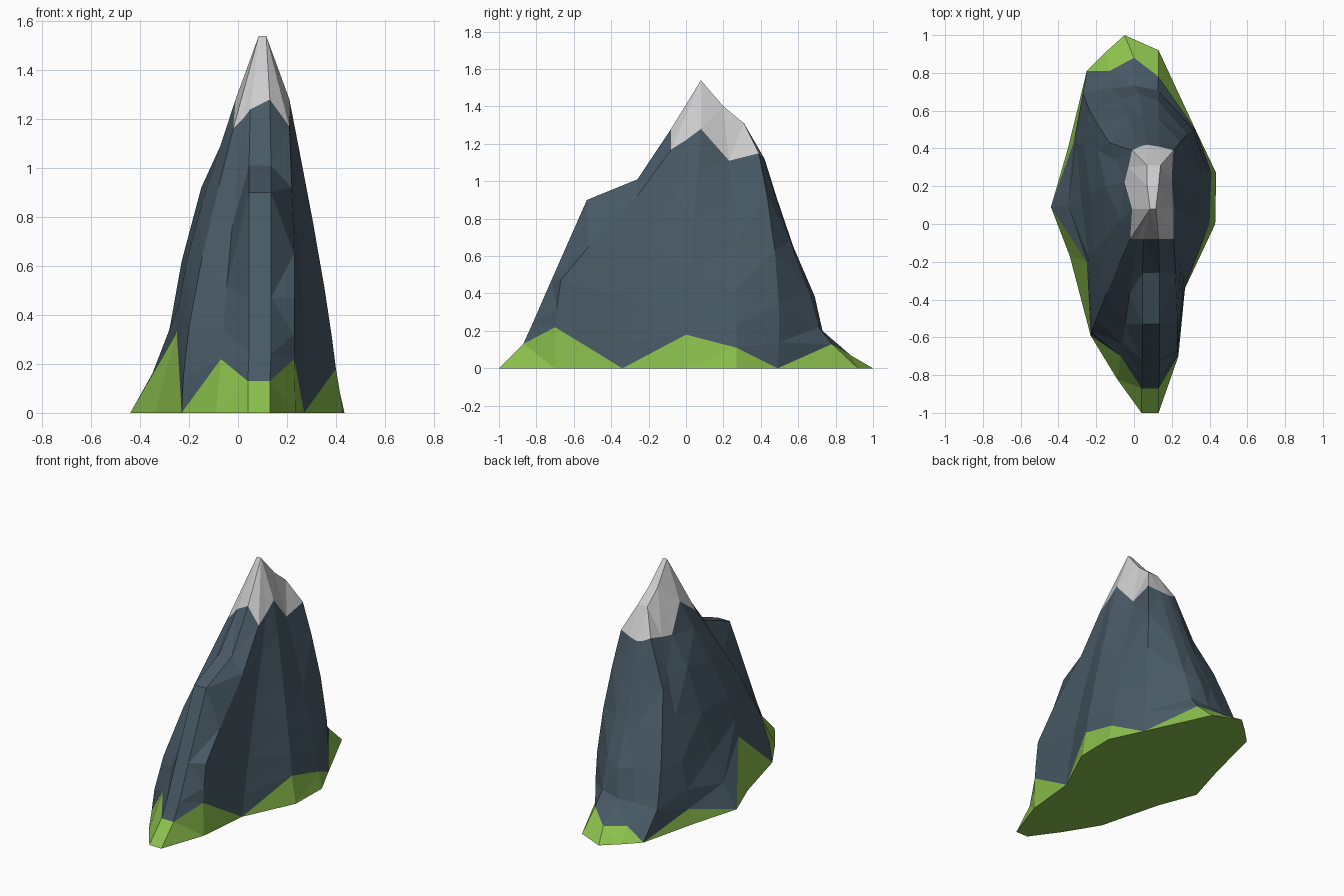
import bpy, bmesh
from mathutils import Vector

if "Cube" in bpy.data.objects:
    bpy.data.objects.remove(bpy.data.objects["Cube"])

# Outline on the ground, anticlockwise from the front ridge
ground = [(.04, -1), (.13, -1), (.235, -.7), (.27, -.34), (.43, 0), (.435, .27),
          (.33, .49), (.13, .92), (-.05, 1), (-.15, .91), (-.25, .81), (-.35, .4),
          (-.44, .09), (-.34, -.17), (-.23, -.59), (-.09, -.82)]

# Zigzag line where grass meets rock
treeline = [(.04, -.87, .13), (.13, -.87, .13), (.23, -.7, .22), (.27, -.34, 0),
            (.40, 0, .18), (.41, .27, .11), (.33, .49, 0), (.13, .78, .13),
            (0, .88, .07), (-.13, .81, .08), (-.25, .81, 0), (-.32, .43, .1),
            (-.44, .09, 0), (-.25, -.2, .33), (-.23, -.59, 0), (-.07, -.7, .22)]

# Zigzag line where rock meets snow
snowline = [(.05, -.08, 1.24), (.13, -.08, 1.28), (.21, -.08, 1.17), (.21, 0, 1.22),
            (.21, .08, 1.28), (.20, .23, 1.11), (.21, .39, 1.15), (.13, .41, 1.13),
            (.07, .42, 1.12), (.03, .41, 1.13), (-.01, .39, 1.15), (-.03, .30, 1.13),
            (-.05, .22, 1.12), (-.01, .08, 1.28), (-.02, -.08, 1.16), (.02, -.08, 1.2)]

# How far each rib of rock swells outward
swell = [0, 0, 0, .1, .05, .06, .12, -.04, -.1, -.06, 0, .12, 0, .14, .15, .03]

# Ribs set by hand: stepped front ridge, its right shoulder, the back toe,
# the back left buttress and the left flank
ridge = ((-.82, .24), (-.72, .47), (-.53, .90), (-.26, 1.01))
by_hand = {
    0: [(.045, y, z) for y, z in ridge],
    1: [(.135, y, z) for y, z in ridge],
    2: [(.23, -.69, .32), (.23, -.67, .47), (.23, -.52, .65), (.22, -.26, .92)],
    7: [(.125, .71, .22)],
    8: [(0, .73, .20)],
    9: [(-.12, .72, .20)],
    10: [(-.27, .69, .18), (-.24, .61, .40), (-.20, .54, .60), (-.13, .43, .85)],
    12: [(-.35, .10, .16), (-.28, .13, .34), (-.23, .16, .62), (-.15, .20, .92)],
}

# Summit crest: peak, saddle and back knob, each a narrow pair
peak_l, peak_r = (.085, .08, 1.54), (.115, .08, 1.54)
mid_l, mid_r = (.07, .20, 1.40), (.13, .20, 1.40)
low_l, low_r = (.07, .31, 1.31), (.14, .31, 1.31)
crest = [peak_l] + [peak_r] * 4 + [mid_r] + [low_r] * 2 + [low_l] * 3 + \
        [mid_l] * 2 + [peak_l] * 3


def rib_ring(t):
    """Ring of rock points at fraction t between treeline and snowline."""
    axis = Vector((.1, .1))
    ring = []
    for a, b, s in zip(treeline, snowline, swell):
        p = Vector(a).lerp(Vector(b), t)
        xy = axis + (p.xy - axis) * (1 + s * 4 * t * (1 - t))
        ring.append((xy.x, xy.y, p.z))
    return ring


def band(name, rings, color=None, caps=()):
    bm = bmesh.new()
    rows = [[bm.verts.new(p) for p in ring] for ring in rings]
    n = len(rows[0])
    for lo, hi in zip(rows, rows[1:]):
        for i in range(n):
            j = (i + 1) % n
            bm.faces.new((lo[i], lo[j], hi[j], hi[i]))
    for cap in caps:
        bm.faces.new([bm.verts.new(p) for p in cap])
    bmesh.ops.remove_doubles(bm, verts=bm.verts, dist=.001)
    bmesh.ops.triangulate(bm, faces=[f for f in bm.faces if len(f.verts) == 4])
    bmesh.ops.recalc_face_normals(bm, faces=bm.faces)
    # Open bands have no inside, so make sure they face outward
    if sum(f.normal.dot(f.calc_center_median() - Vector((.1, .1, .4))) * f.calc_area()
           for f in bm.faces) < 0:
        bmesh.ops.reverse_faces(bm, faces=bm.faces)
    mesh = bpy.data.meshes.new(name)
    bm.to_mesh(mesh)
    bm.free()
    if color:
        mat = bpy.data.materials.new(name)
        mat.diffuse_color = (*color, 1)
        mat.use_nodes = True
        mat.node_tree.nodes["Principled BSDF"].inputs["Base Color"].default_value = mat.diffuse_color
        mesh.materials.append(mat)
    bpy.context.collection.objects.link(bpy.data.objects.new(name, mesh))


# Grass skirt with flat underside
base = [(x, y, 0) for x, y in ground]
band("grass_base", [base, treeline], (.26, .53, .073), [base[::-1]])

# Rock body
rock = [rib_ring(t) for t in (.12, .3, .55, .8)]
for rib, points in by_hand.items():
    for ring, p in zip(rock, points):
        ring[rib] = p
band("rock_body", [treeline, *rock, snowline], (.065, .102, .132))

# Snow cap closed along the crest
band("snow_cap", [snowline, crest], None,
     [(peak_l, peak_r, mid_r, mid_l), (mid_l, mid_r, low_r, low_l)])
